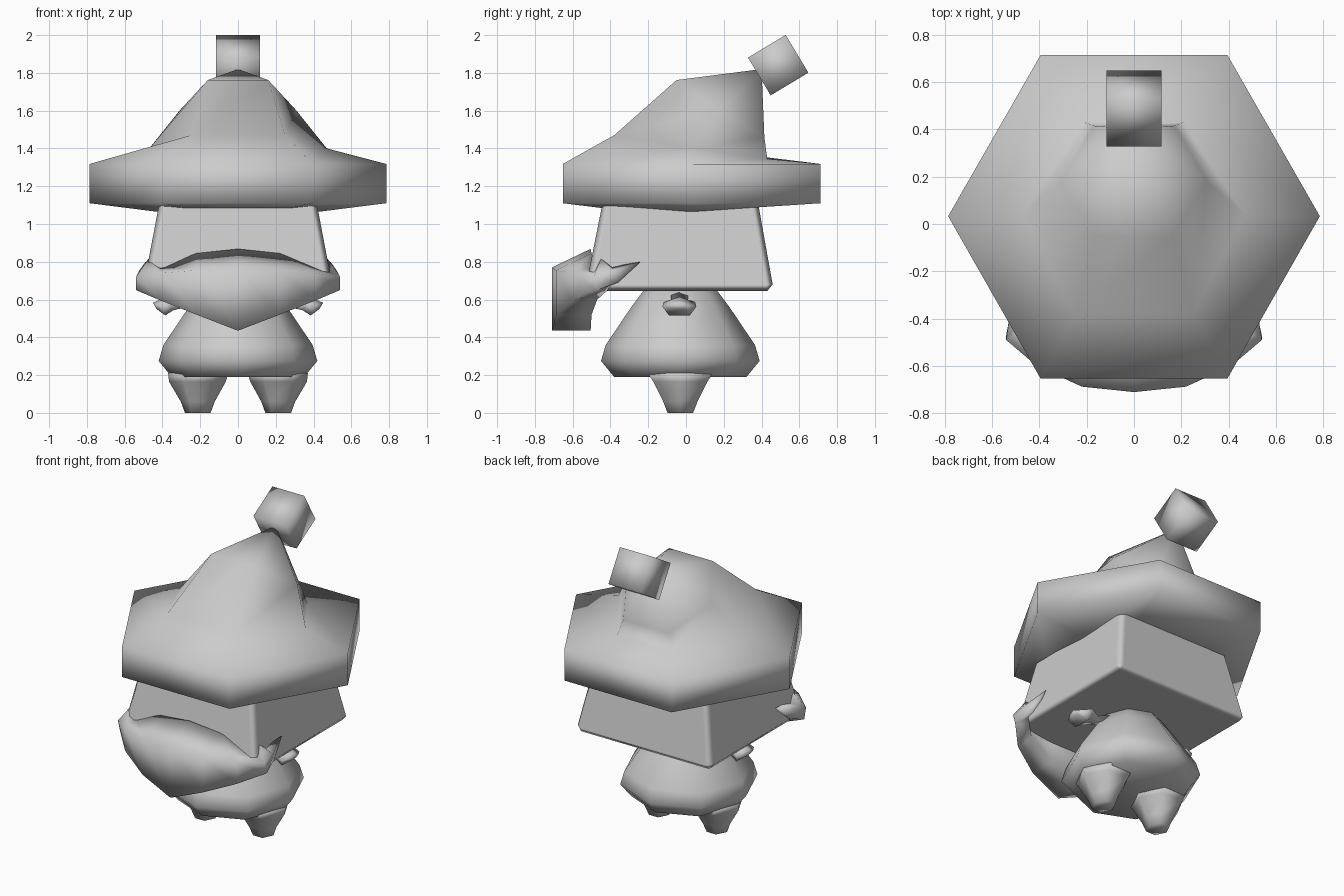
import bpy, bmesh, math
from mathutils import Matrix, Vector

cube = bpy.data.objects.get("Cube")
if cube:
    bpy.data.objects.remove(cube, do_unlink=True)

grey = bpy.data.materials.new("plain grey")
grey.use_nodes = True
grey.diffuse_color = (0.6, 0.6, 0.6, 1)
grey.node_tree.nodes["Principled BSDF"].inputs["Base Color"].default_value = (0.6, 0.6, 0.6, 1)


def finish(name, bm):
    """Turn a bmesh into a smooth grey object."""
    bmesh.ops.recalc_face_normals(bm, faces=bm.faces)
    for f in bm.faces:
        f.smooth = True
    mesh = bpy.data.meshes.new(name)
    bm.to_mesh(mesh)
    bm.free()
    mesh.materials.append(grey)
    ob = bpy.data.objects.new(name, mesh)
    bpy.context.collection.objects.link(ob)
    return ob


def loft(name, rings, start_cap=True, end_cap=True):
    """Skin closed rings of equal length; a one-point ring closes to a tip."""
    bm = bmesh.new()
    vs = [[bm.verts.new(p) for p in r] for r in rings]
    for a, b in zip(vs, vs[1:]):
        n = max(len(a), len(b))
        for i in range(n):
            j = (i + 1) % n
            if len(b) == 1:
                bm.faces.new((a[i], a[j], b[0]))
            elif len(a) == 1:
                bm.faces.new((a[0], b[j], b[i]))
            else:
                bm.faces.new((a[i], a[j], b[j], b[i]))
    if start_cap and len(vs[0]) > 2:
        bm.faces.new(vs[0][::-1])
    if end_cap and len(vs[-1]) > 2:
        bm.faces.new(vs[-1])
    return finish(name, bm)


def hex_ring(front, side, back):
    """Mirrored six-point ring from its three points on the left."""
    half = [front, side, back]
    return half + [(-x, y, z) for x, y, z in reversed(half)]


def ellipse(cx, cy, z, rx, ry, n, turn=0.0):
    return [(cx + rx * math.cos(turn + math.tau * i / n),
             cy + ry * math.sin(turn + math.tau * i / n), z) for i in range(n)]


# Hat: underside, hexagonal brim, then crown leaning to the back
loft("hat", [
    hex_ring((0.28, -0.45, 1.085), (0.43, 0.03, 1.065), (0.28, 0.38, 1.09)),
    hex_ring((0.395, -0.652, 1.11), (0.785, 0.033, 1.11), (0.395, 0.713, 1.11)),
    hex_ring((0.395, -0.652, 1.318), (0.785, 0.033, 1.318), (0.395, 0.713, 1.318)),
    hex_ring((0.25, -0.38, 1.47), (0.47, 0.04, 1.40), (0.21, 0.43, 1.345)),
    hex_ring((0.16, -0.05, 1.762), (0.31, 0.18, 1.60), (0.17, 0.415, 1.46)),
    [(0, 0.40, 1.82)],
])

# Tilted cube on the hat tip
bm = bmesh.new()
bmesh.ops.create_cube(bm, size=0.233)
bmesh.ops.transform(bm, verts=bm.verts, matrix=Matrix.Translation((0, 0.488, 1.841))
                    @ Matrix.Rotation(math.radians(31), 4, 'X'))
finish("hat_tip_cube", bm)

# Head: tapered box with softened edges
def rect(x, y0, y1, z):
    return [(-x, y0, z), (x, y0, z), (x, y1, z), (-x, y1, z)]

head = loft("head", [rect(0.505, -0.535, 0.465, 0.645), rect(0.415, -0.44, 0.38, 1.12)])
bevel = head.modifiers.new("soft edges", 'BEVEL')
bevel.width = 0.035
bevel.segments = 1
bevel.harden_normals = True

# Body: eight-sided pear shape
loft("body", [ellipse(0, -0.03, z, r, r, 8) for z, r in
              [(0.19, 0.35), (0.275, 0.42), (0.36, 0.395), (0.56, 0.26), (0.68, 0.17)]])

# Moustache: four-point sections (front top, front bottom, back bottom, back top)
half = [
    [(0.22, -0.687, 0.755), (0.22, -0.687, 0.52), (0.22, -0.50, 0.52), (0.22, -0.50, 0.845)],
    [(0.41, -0.60, 0.74), (0.41, -0.60, 0.595), (0.41, -0.47, 0.60), (0.41, -0.48, 0.775)],
    [(0.54, -0.49, 0.72), (0.54, -0.47, 0.65), (0.47, -0.42, 0.645), (0.475, -0.45, 0.815)],
    [(0.525, -0.39, 0.75), (0.515, -0.36, 0.69), (0.47, -0.36, 0.69), (0.47, -0.39, 0.775)],
    [(0.49, -0.24, 0.80)],
]
middle = [(0, -0.71, 0.77), (0, -0.71, 0.435), (0, -0.505, 0.435), (0, -0.505, 0.868)]
mirrored = [[(-x, y, z) for x, y, z in ring] for ring in reversed(half)]
loft("moustache", mirrored + [middle] + half)

for s, side in ((1, "left"), (-1, "right")):
    # Stubby leg tapering to a small flat foot
    loft(side + "_leg", [
        ellipse(s * 0.213, -0.03, 0.0, 0.068, 0.078, 6),
        ellipse(s * 0.213, -0.03, 0.06, 0.09, 0.105, 6),
        ellipse(s * 0.215, -0.03, 0.165, 0.15, 0.165, 6),
        ellipse(s * 0.21, -0.03, 0.21, 0.16, 0.20, 6)])
    # Small five-sided hand pointing outward
    rings = []
    for x, z, r in [(0.18, 0.62, 0.035), (0.29, 0.575, 0.035), (0.36, 0.575, 0.065),
                    (0.405, 0.55, 0.07), (0.44, 0.565, 0.03)]:
        rings.append([(s * (x + 0.35 * q), -0.035 + 1.35 * p, z + 0.6 * q) for p, q, _ in
                      ellipse(0, 0, 0, r, r, 5, math.pi / 2)])
    loft(side + "_hand", rings)
